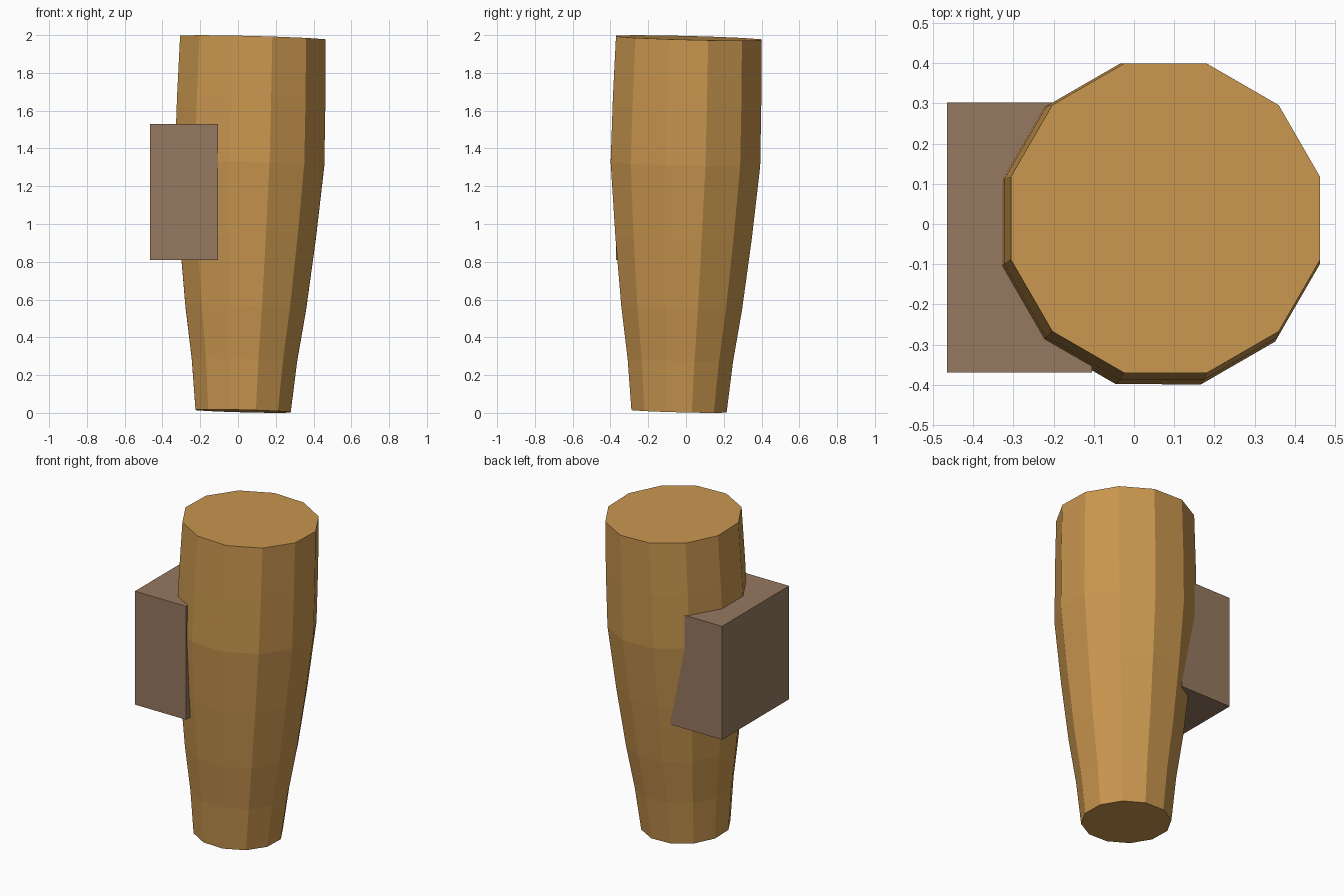
import bpy, bmesh, math
from mathutils import Vector

if "Cube" in bpy.data.objects:
    bpy.data.objects.remove(bpy.data.objects["Cube"])


def material(name, rgb):
    m = bpy.data.materials.new(name)
    m.diffuse_color = (*rgb, 1)
    m.use_nodes = True
    m.node_tree.nodes["Principled BSDF"].inputs["Base Color"].default_value = m.diffuse_color
    return m


def add_object(name, bm, mat):
    bmesh.ops.recalc_face_normals(bm, faces=bm.faces)
    mesh = bpy.data.meshes.new(name)
    bm.to_mesh(mesh)
    bm.free()
    mesh.materials.append(mat)
    obj = bpy.data.objects.new(name, mesh)
    bpy.context.collection.objects.link(obj)
    return obj


tan = material("warm tan", (0.584, 0.305, 0.078))
brown = material("dull brown", (0.301, 0.188, 0.115))

# Tapered twelve-sided body: (height along axis, distance from axis to flat)
SIDES = 12
PROFILE = [(0, 0.252), (0.27, 0.279), (0.55, 0.32), (0.92, 0.361),
           (1.31, 0.396), (1.65, 0.393), (1.977, 0.385)]
bm = bmesh.new()
rings = []
for z, flat in PROFILE:
    r = flat / math.cos(math.pi / SIDES)
    angles = [(i + 0.5) * math.tau / SIDES for i in range(SIDES)]
    rings.append([bm.verts.new((r * math.cos(a), r * math.sin(a), z)) for a in angles])
for low, high in zip(rings, rings[1:]):
    for i in range(SIDES):
        j = (i + 1) % SIDES
        bm.faces.new((low[i], low[j], high[j], high[i]))
bm.faces.new(rings[0][::-1])
bm.faces.new(rings[-1])
body = add_object("tapered_body", bm, tan)

# Slight lean of the body to the right and back
body.rotation_mode = 'QUATERNION'
body.rotation_quaternion = Vector((0, 0, 1)).rotation_difference(Vector((0.026, 0.026, 1)))
body.location = (0.027, -0.037, 0.0095)

# Upright block sunk into the left side
lo, hi = Vector((-0.465, -0.37, 0.81)), Vector((-0.105, 0.303, 1.53))
bm = bmesh.new()
bmesh.ops.create_cube(bm, size=1)
bmesh.ops.scale(bm, vec=hi - lo, verts=bm.verts)
block = add_object("side_block", bm, brown)
block.location = (lo + hi) / 2
